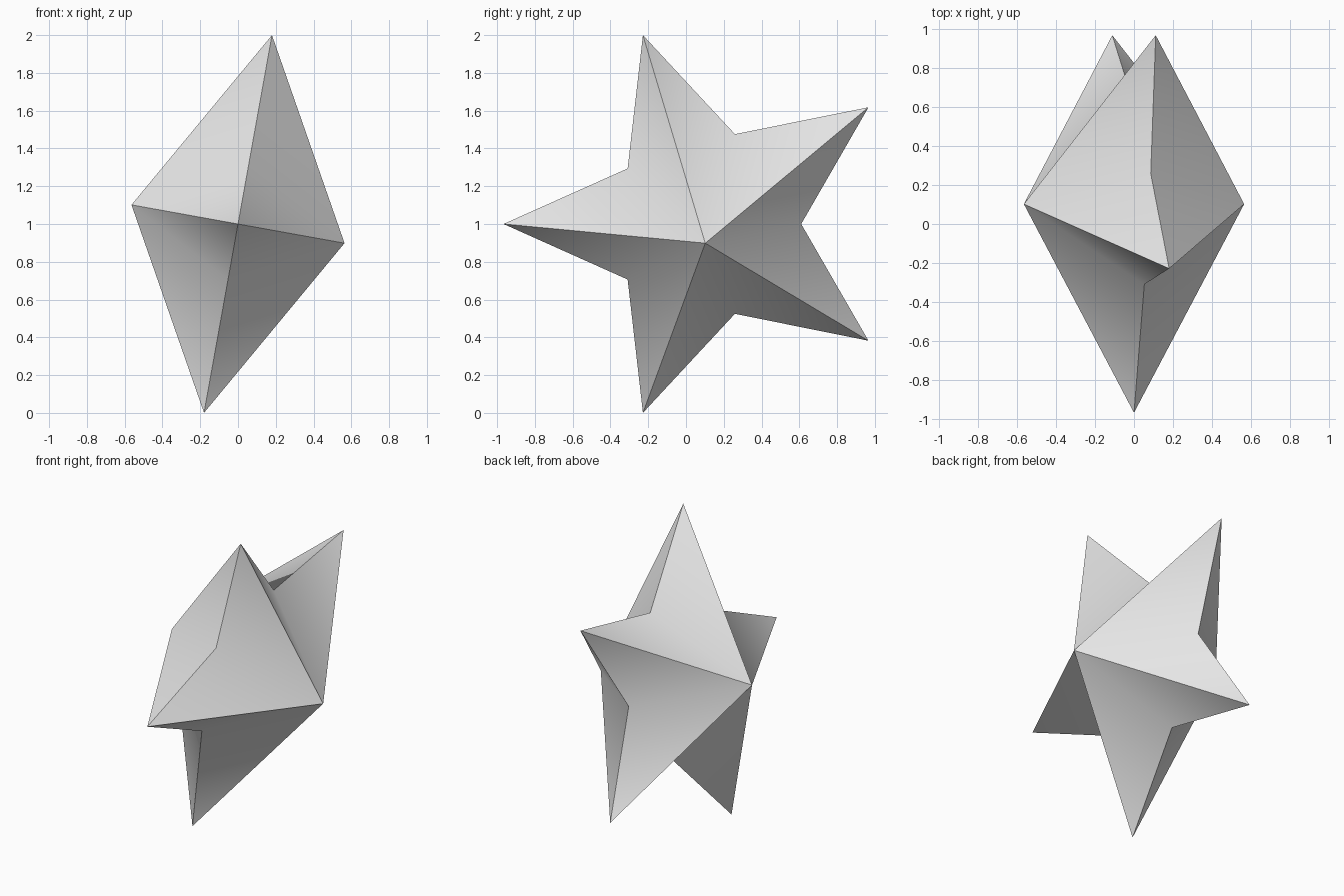
import bpy, bmesh
from math import sin, cos, radians
from mathutils import Matrix, Vector

cube = bpy.data.objects.get("Cube")
if cube:
    bpy.data.objects.remove(cube, do_unlink=True)

# Plain grey material
grey = bpy.data.materials.new("light_grey")
grey.use_nodes = True
colour = (0.8, 0.8, 0.8, 1.0)
grey.diffuse_color = colour
grey.node_tree.nodes["Principled BSDF"].inputs["Base Color"].default_value = colour

POINTS = 5
OUTER, INNER, DEPTH = 1.068, 0.508, 0.573

bm = bmesh.new()
# Star outline: valleys on even steps, tips on odd steps
rim = []
for i in range(2 * POINTS):
    a = radians(180 / POINTS * i)
    r = OUTER if i % 2 else INNER
    rim.append(bm.verts.new((0, r * cos(a), r * sin(a))))
valleys = set(rim[::2])

# Raised centre on each side, joined to the outline
peaks = [bm.verts.new((side * DEPTH, 0, 0)) for side in (1, -1)]
for peak in peaks:
    for i, v in enumerate(rim):
        bm.faces.new((peak, v, rim[(i + 1) % len(rim)]))
bmesh.ops.recalc_face_normals(bm, faces=bm.faces)

# Smooth across the valleys, crisp along ridges and outline
for f in bm.faces:
    f.smooth = True
for e in bm.edges:
    a, b = e.verts
    e.smooth = (a in peaks and b in valleys) or (b in peaks and a in valleys)

# Lean the star sideways and stand it on the ground
bm.transform(Matrix.Translation(Vector((0, 0.102, 1.0)))
             @ Matrix.Rotation(radians(10.2), 4, 'Y'))

mesh = bpy.data.meshes.new("star")
bm.to_mesh(mesh)
bm.free()
mesh.materials.append(grey)
star = bpy.data.objects.new("star", mesh)
bpy.context.collection.objects.link(star)
